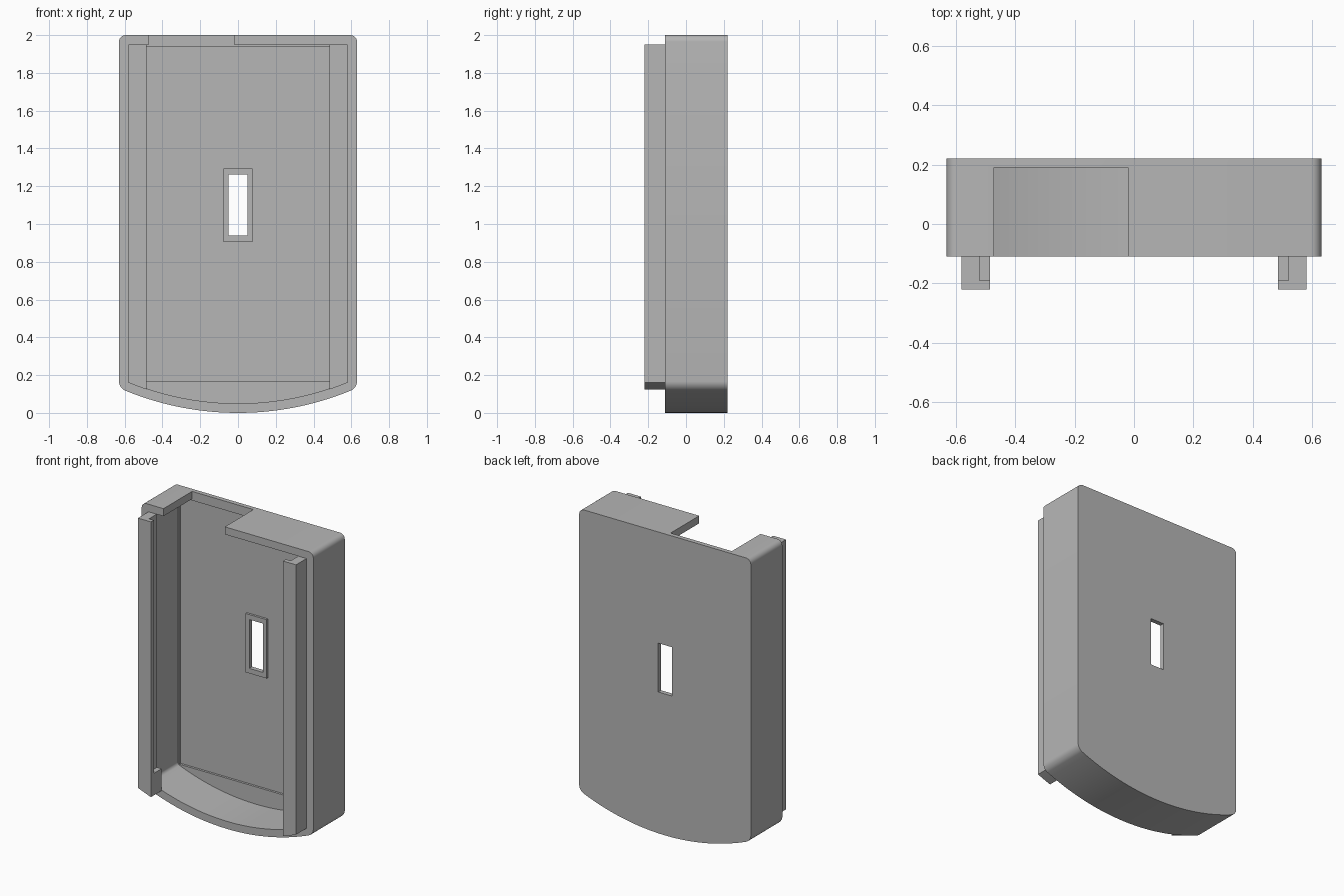
import bpy, bmesh, math

cube = bpy.data.objects.get("Cube")
if cube:
    bpy.data.objects.remove(cube, do_unlink=True)

grey = bpy.data.materials.new("plain grey")
grey.use_nodes = True
grey.diffuse_color = (0.47, 0.47, 0.47, 1)
grey.node_tree.nodes["Principled BSDF"].inputs["Base Color"].default_value = grey.diffuse_color


def outline(x0, x1, top, radius, base, steps=40):
    """Straight sides and top with a shallow arc along the bottom."""
    pts = []
    for i in range(steps + 1):
        x = x0 + (x1 - x0) * i / steps
        pts.append((x, base + radius - math.sqrt(radius ** 2 - x ** 2)))
    return pts + [(x1, top), (x0, top)]


def rect(x0, x1, z0, z1):
    return [(x0, z0), (x1, z0), (x1, z1), (x0, z1)]


def prism(name, pts, y0, y1, corner=0):
    """Extrude an x-z outline along y, optionally rounding its side corners."""
    bm = bmesh.new()
    front = bm.faces.new([bm.verts.new((x, y0, z)) for x, z in pts])
    ext = bmesh.ops.extrude_face_region(bm, geom=[front])
    moved = [v for v in ext["geom"] if isinstance(v, bmesh.types.BMVert)]
    bmesh.ops.translate(bm, verts=moved, vec=(0, y1 - y0, 0))
    bmesh.ops.recalc_face_normals(bm, faces=bm.faces)
    if corner:
        edges = [e for e in bm.edges
                 if abs(e.verts[0].co.y - e.verts[1].co.y) > 1e-4
                 and e.calc_face_angle(0) > 0.5]
        bmesh.ops.bevel(bm, geom=edges, offset=corner, segments=6,
                        profile=0.5, affect='EDGES', clamp_overlap=False)
    mesh = bpy.data.meshes.new(name)
    bm.to_mesh(mesh)
    bm.free()
    mesh.materials.append(grey)
    obj = bpy.data.objects.new(name, mesh)
    bpy.context.collection.objects.link(obj)
    return obj


def select(obj):
    bpy.ops.object.select_all(action='DESELECT')
    obj.select_set(True)
    bpy.context.view_layer.objects.active = obj


def boolean(obj, tool, operation='DIFFERENCE'):
    mod = obj.modifiers.new(operation.lower(), 'BOOLEAN')
    mod.operation, mod.object, mod.solver = operation, tool, 'EXACT'
    select(obj)
    bpy.ops.object.modifier_apply(modifier=mod.name)
    bpy.data.objects.remove(tool, do_unlink=True)


def smooth(obj):
    select(obj)
    bpy.ops.object.shade_smooth_by_angle(angle=math.radians(30))


# Tray shell with its cavity, shallow back recess and open notch in the top wall
shell = prism("tray_shell", outline(-0.63, 0.63, 2, 1.57, 0), -0.11, 0.22, 0.035)
boolean(shell, prism("cavity", outline(-0.575, 0.575, 1.95, 1.52, 0.05), -0.3, 0.19, 0.015))
boolean(shell, prism("back_recess", rect(-0.565, 0.565, 0.165, 1.94), 0.1, 0.205))
boolean(shell, prism("top_notch", rect(-0.47, -0.02, 1.9, 2.1), -0.3, 0.19))

# Raised frame around the slot, then the slot through everything
boolean(shell, prism("slot_frame", rect(-0.078, 0.078, 0.905, 1.295), 0.19, 0.21), 'UNION')
boolean(shell, prism("slot", rect(-0.05, 0.05, 0.938, 1.262), 0, 0.4))
smooth(shell)

# Front rails: a lip and a web form a groove, closed by a stop at the bottom
for side, name in ((1, "left_rail"), (-1, "right_rail")):
    def span(inner, top):
        a, b = sorted((side * inner, side * 0.58))
        return outline(a, b, top, 1.52, 0.045, 8)
    rail = prism(name, span(0.485, 1.95), -0.22, -0.19)
    boolean(rail, prism("web", span(0.52, 1.95), -0.2, -0.105), 'UNION')
    boolean(rail, prism("stop", span(0.485, 0.27), -0.2, -0.108), 'UNION')
    bevel = rail.modifiers.new("soft edges", 'BEVEL')
    bevel.width, bevel.segments, bevel.limit_method = 0.005, 2, 'ANGLE'
    bevel.angle_limit = math.radians(40)
    smooth(rail)
